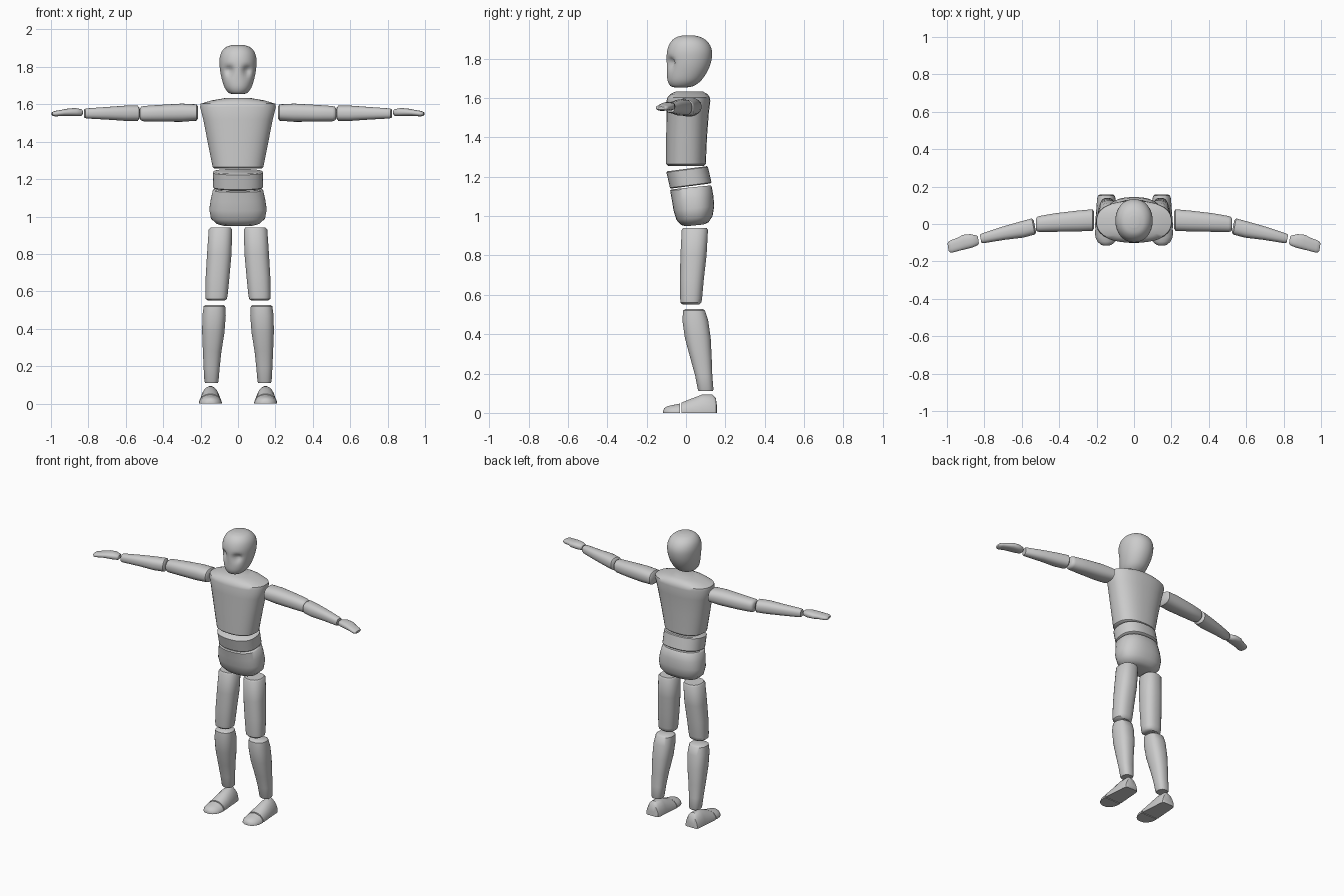
import bpy, bmesh, math

grey = bpy.data.materials.new("light_grey")
grey.diffuse_color = (0.6, 0.6, 0.6, 1)


def spline(rings, steps):
    """Smoothly add rings between the given ones."""
    out = []
    for i in range(len(rings) - 1):
        p = [rings[max(0, min(len(rings) - 1, i + k))] for k in (-1, 0, 1, 2)]
        for s in range(steps):
            t = s / steps
            out.append([b + 0.5 * t * (c - a + t * (2 * a - 5 * b + 4 * c - d + t * (3 * (b - c) + d - a)))
                        for a, b, c, d in zip(*p)])
    return out + [list(rings[-1])]


def loft(name, axis, rings, power=2.4, sides=24, side=1, slope=0.0, steps=1, shape=None):
    """Skin rings (position, centre u, centre v, radius u, radius v) along an axis.
    axis z: u=x v=y; axis x: u=y v=z; axis y: u=x v=z. slope tilts rings over y (z) or x."""
    bm = bmesh.new()
    loops = []
    for p, cu, cv, ru, rv in spline(rings, steps):
        loop = []
        for k in range(sides):
            a = 2 * math.pi * (k + 0.5) / sides
            c, s = math.cos(a), math.sin(a)
            u = cu + ru * math.copysign(abs(c) ** (2 / power), c)
            v = cv + rv * math.copysign(abs(s) ** (2 / power), s)
            if axis == "z":
                co = (u, v, p + slope * (v - cv))
            elif axis == "x":
                co = (p + slope * (u - cu), u, v)
            else:
                co = (u, p, max(v, 0))
            if shape:
                co = shape(*co)
            loop.append(bm.verts.new((co[0] * side, co[1], co[2])))
        loops.append(loop)
    for a, b in zip(loops, loops[1:]):
        for k in range(sides):
            j = (k + 1) % sides
            bm.faces.new((a[k], a[j], b[j], b[k]))
    bm.faces.new(loops[0])
    bm.faces.new(loops[-1])
    bmesh.ops.recalc_face_normals(bm, faces=bm.faces)
    me = bpy.data.meshes.new(name)
    bm.to_mesh(me)
    bm.free()
    me.materials.append(grey)
    ob = bpy.data.objects.new(name, me)
    bpy.context.collection.objects.link(ob)
    bpy.ops.object.select_all(action="DESELECT")
    ob.select_set(True)
    bpy.context.view_layer.objects.active = ob
    bpy.ops.object.shade_smooth_by_angle(angle=math.radians(40))
    return ob


def face_shape(x, y, z):
    """Press in the eye sockets and keep a nose ridge between them."""
    if y < 0:
        g = math.exp(-((abs(x) - 0.048) / 0.022) ** 2)
        g *= math.exp(-((z - 1.785) / (0.018 if z > 1.785 else 0.035)) ** 2)
        y += 0.028 * g
    return x, y, z


# Head
loft("head", "z", [
    (1.655, 0, -0.025, 0.03, 0.035), (1.662, 0, -0.02, 0.05, 0.06),
    (1.69, 0, -0.008, 0.072, 0.086), (1.74, 0, 0.007, 0.088, 0.104),
    (1.79, 0, 0.015, 0.097, 0.114), (1.84, 0, 0.018, 0.099, 0.114),
    (1.88, 0, 0.017, 0.088, 0.098), (1.907, 0, 0.014, 0.062, 0.068),
    (1.918, 0, 0.012, 0.025, 0.03)], power=2.1, sides=48, steps=4, shape=face_shape)

# Trunk
loft("chest", "z", [
    (1.256, 0, 0.0, 0.125, 0.092), (1.264, 0, 0.0, 0.136, 0.101),
    (1.40, 0, 0.003, 0.163, 0.104), (1.52, 0, 0.008, 0.187, 0.108),
    (1.585, 0, 0.012, 0.203, 0.112), (1.603, 0, 0.013, 0.2, 0.108),
    (1.62, 0, 0.015, 0.145, 0.095), (1.633, 0, 0.017, 0.07, 0.07)], sides=32)
loft("waist", "z", [
    (1.153, 0, 0.024, 0.128, 0.100), (1.158, 0, 0.024, 0.134, 0.106),
    (1.236, 0, 0.006, 0.135, 0.106), (1.241, 0, 0.006, 0.129, 0.100)], sides=32, slope=0.13)
loft("pelvis", "z", [
    (0.953, 0, 0.045, 0.085, 0.045), (0.962, 0, 0.045, 0.115, 0.07),
    (0.99, 0, 0.043, 0.145, 0.092), (1.04, 0, 0.04, 0.154, 0.104),
    (1.09, 0, 0.034, 0.146, 0.106), (1.14, 0, 0.025, 0.135, 0.106),
    (1.146, 0, 0.025, 0.128, 0.1)], sides=32, slope=0.1)

for side, word in ((1, "left"), (-1, "right")):
    # Arms
    loft(word + "_upper_arm", "x", [
        (0.215, 0.022, 1.556, 0.048, 0.034), (0.222, 0.021, 1.556, 0.058, 0.044),
        (0.30, 0.016, 1.555, 0.056, 0.049), (0.42, 0.008, 1.552, 0.05, 0.045),
        (0.505, 0.0, 1.55, 0.043, 0.041), (0.518, -0.001, 1.55, 0.039, 0.037),
        (0.525, -0.002, 1.55, 0.029, 0.027)], side=side)
    loft(word + "_forearm", "x", [
        (0.530, -0.012, 1.552, 0.032, 0.031), (0.538, -0.013, 1.552, 0.043, 0.041),
        (0.60, -0.03, 1.552, 0.043, 0.041), (0.70, -0.05, 1.552, 0.035, 0.034),
        (0.81, -0.077, 1.551, 0.026, 0.027), (0.82, -0.079, 1.551, 0.022, 0.023)],
        side=side, slope=0.2)
    loft(word + "_hand", "x", [
        (0.832, -0.086, 1.556, 0.018, 0.012), (0.838, -0.087, 1.556, 0.026, 0.018),
        (0.87, -0.09, 1.558, 0.036, 0.022), (0.91, -0.097, 1.557, 0.039, 0.020),
        (0.935, -0.107, 1.555, 0.035, 0.017), (0.975, -0.12, 1.55, 0.033, 0.015),
        (0.988, -0.123, 1.549, 0.029, 0.012), (0.994, -0.125, 1.549, 0.02, 0.007)],
        side=side, slope=0.15)

    # Legs
    loft(word + "_thigh", "z", [
        (0.940, 0.093, 0.045, 0.055, 0.06), (0.930, 0.094, 0.045, 0.063, 0.067),
        (0.80, 0.1, 0.038, 0.066, 0.067), (0.68, 0.109, 0.03, 0.064, 0.061),
        (0.58, 0.115, 0.026, 0.06, 0.056), (0.56, 0.116, 0.025, 0.057, 0.053),
        (0.55, 0.116, 0.025, 0.045, 0.042)], side=side)
    loft(word + "_shin", "z", [
        (0.528, 0.125, 0.041, 0.047, 0.044), (0.52, 0.126, 0.041, 0.058, 0.056),
        (0.47, 0.128, 0.047, 0.063, 0.066), (0.38, 0.132, 0.06, 0.06, 0.066),
        (0.28, 0.138, 0.076, 0.05, 0.055), (0.19, 0.141, 0.09, 0.043, 0.044),
        (0.118, 0.142, 0.1, 0.038, 0.04), (0.11, 0.142, 0.1, 0.034, 0.036)], side=side)

    # Feet
    loft(word + "_foot", "y", [
        (0.158, 0.148, 0, 0.035, 0.03), (0.152, 0.148, 0, 0.045, 0.075),
        (0.135, 0.148, 0, 0.05, 0.094), (0.08, 0.148, 0, 0.054, 0.093),
        (0.03, 0.148, 0, 0.058, 0.074), (-0.024, 0.148, 0, 0.062, 0.052)],
        power=2.0, side=side)
    loft(word + "_toes", "y", [
        (-0.03, 0.148, 0, 0.062, 0.048), (-0.07, 0.148, 0, 0.059, 0.04),
        (-0.095, 0.148, 0, 0.047, 0.034), (-0.11, 0.148, 0, 0.03, 0.025),
        (-0.116, 0.148, 0, 0.015, 0.012)], power=2.0, side=side)
